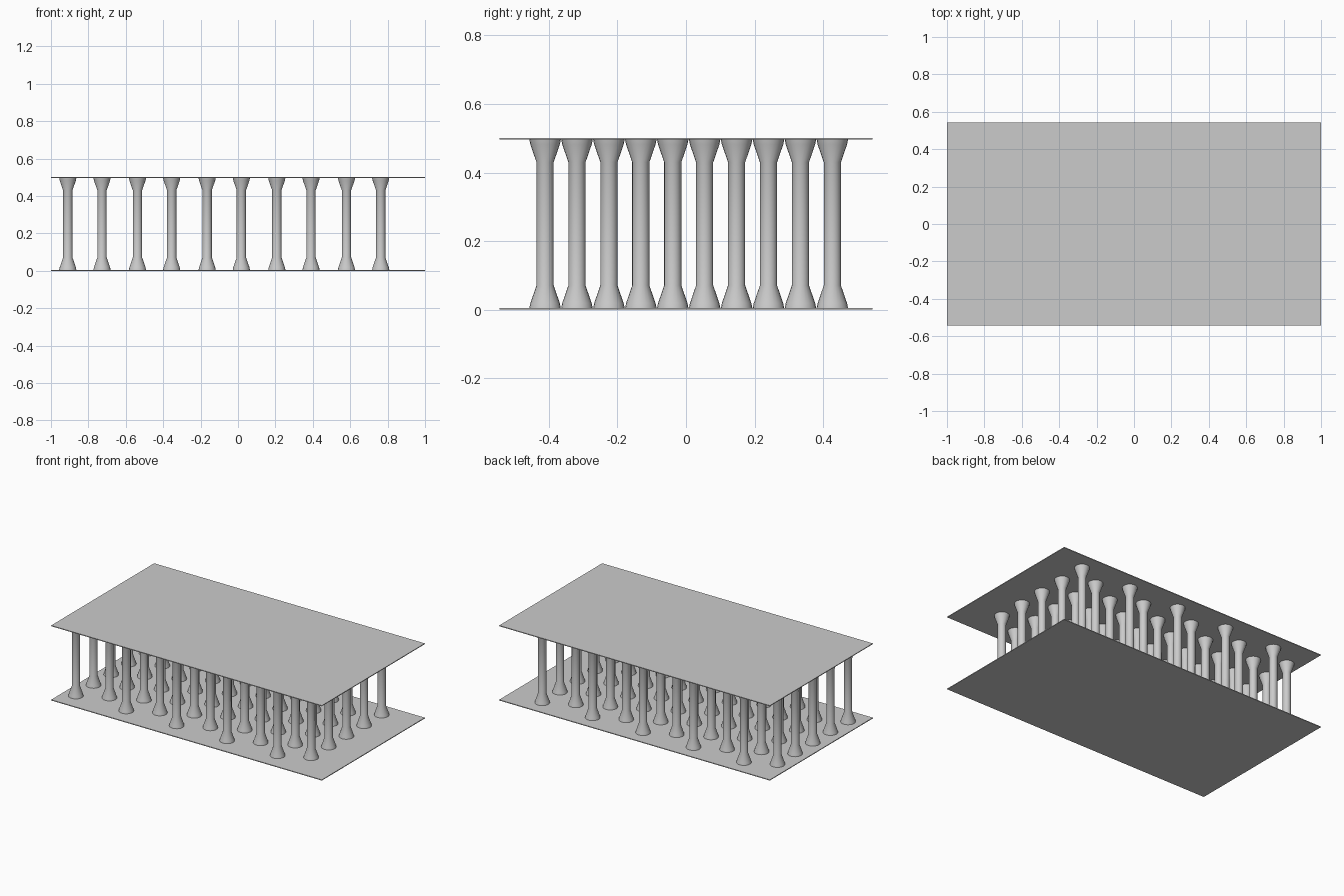
import bpy, bmesh
from math import cos, sin, tau, radians

if "Cube" in bpy.data.objects:
    bpy.data.objects.remove(bpy.data.objects["Cube"])

W, D, H, T = 2.0, 1.087, 0.501, 0.005
SIDES = 20
# radius, height of the flared post, bottom to top
PROFILE = [(0.046, 0.004), (0.043, 0.019), (0.025, 0.071),
           (0.025, 0.430), (0.043, 0.482), (0.046, 0.497)]


def slab(name, z):
    bpy.ops.mesh.primitive_cube_add(size=1, location=(0, 0, z))
    o = bpy.context.object
    o.name = name
    o.scale = (W, D, T)


def post_mesh():
    bm = bmesh.new()
    rings = [[bm.verts.new((r * cos(tau * i / SIDES), r * sin(tau * i / SIDES), z))
              for i in range(SIDES)] for r, z in PROFILE]
    for a, b in zip(rings, rings[1:]):
        for i in range(SIDES):
            j = (i + 1) % SIDES
            bm.faces.new((a[i], a[j], b[j], b[i])).smooth = True
    bm.faces.new(rings[0][::-1])
    bm.faces.new(rings[-1])
    for e in bm.edges:
        e.smooth = e.calc_face_angle(0) < radians(19)
    me = bpy.data.meshes.new("flared_post")
    bm.to_mesh(me)
    bm.free()
    return me


# thin floor and roof slabs
slab("floor_slab", T / 2)
slab("roof_slab", H - T / 2)

# two interleaved 5 x 5 grids of posts
mesh = post_mesh()
for tag, x0, y0 in (("a", -0.91, -0.411), ("b", -0.727, -0.318)):
    for i in range(5):
        for j in range(5):
            o = bpy.data.objects.new(f"post_{tag}_{i}_{j}", mesh)
            o.location = (x0 + 0.3725 * i, y0 + 0.1862 * j, 0)
            bpy.context.collection.objects.link(o)
